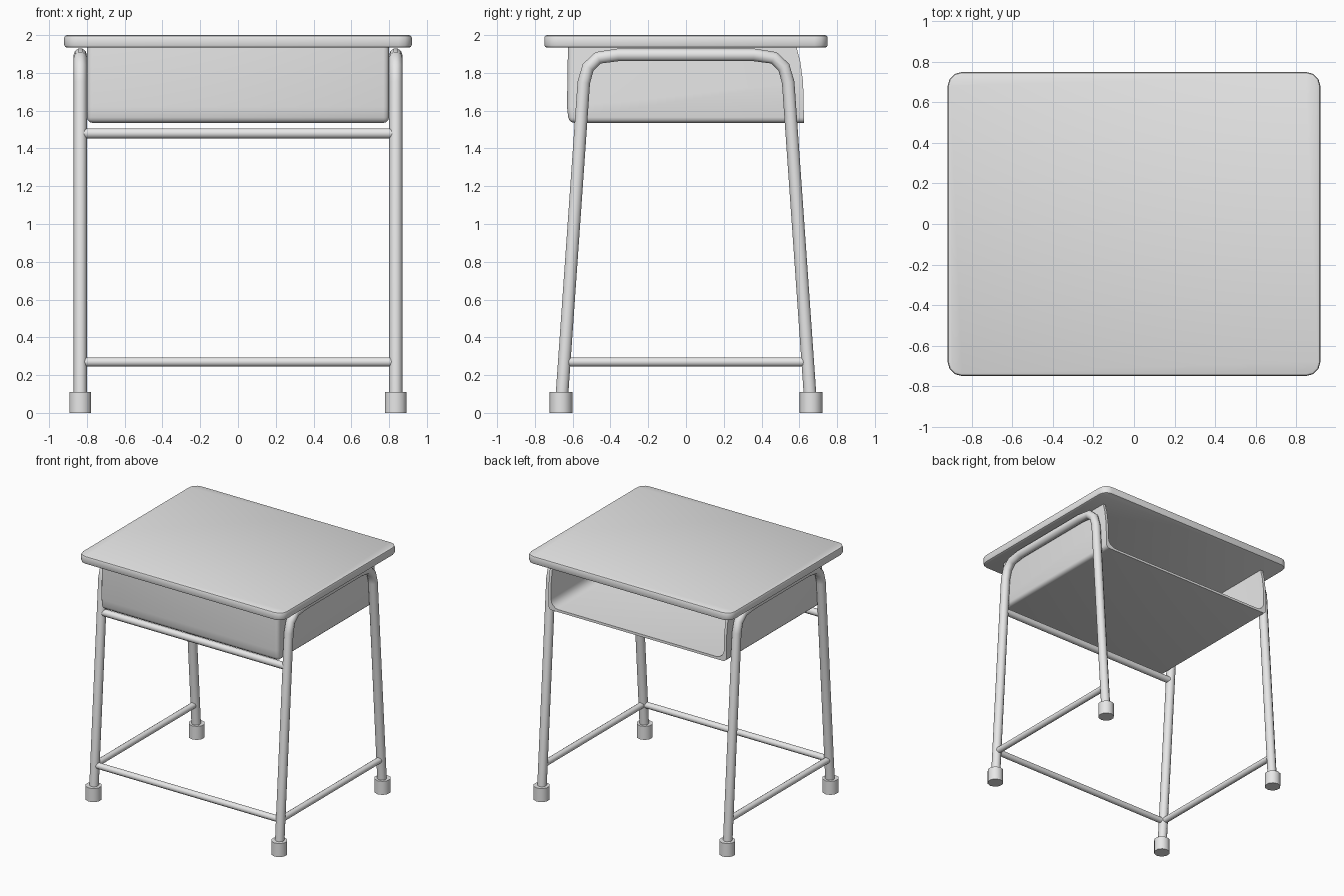
import bpy, bmesh, math

if "Cube" in bpy.data.objects:
    bpy.data.objects.remove(bpy.data.objects["Cube"], do_unlink=True)

# Single grey material
grey = bpy.data.materials.new("plain_grey")
grey.use_nodes = True
colour = (0.8, 0.8, 0.8, 1)
grey.diffuse_color = colour
grey.node_tree.nodes["Principled BSDF"].inputs["Base Color"].default_value = colour


def activate(ob):
    bpy.ops.object.select_all(action="DESELECT")
    ob.select_set(True)
    bpy.context.view_layer.objects.active = ob


def finish(ob, angle=40):
    activate(ob)
    bpy.ops.object.shade_smooth_by_angle(angle=math.radians(angle))


def add_mesh(name, bm):
    bmesh.ops.recalc_face_normals(bm, faces=bm.faces)
    me = bpy.data.meshes.new(name)
    bm.to_mesh(me)
    bm.free()
    me.materials.append(grey)
    ob = bpy.data.objects.new(name, me)
    bpy.context.collection.objects.link(ob)
    return ob


def bevel(bm, edges, width, segments):
    bmesh.ops.bevel(bm, geom=edges, offset=width, segments=segments,
                    profile=0.5, affect="EDGES", clamp_overlap=True)


def tube(name, points, radius):
    cu = bpy.data.curves.new(name, "CURVE")
    cu.dimensions = "3D"
    cu.bevel_depth = radius
    cu.bevel_resolution = 3
    cu.use_fill_caps = True
    spline = cu.splines.new("POLY")
    spline.points.add(len(points) - 1)
    for p, co in zip(spline.points, points):
        p.co = (*co, 1)
    cu.materials.append(grey)
    ob = bpy.data.objects.new(name, cu)
    bpy.context.collection.objects.link(ob)
    activate(ob)
    bpy.ops.object.convert(target="MESH")
    finish(bpy.context.object, 50)


def trough(name, profile, half_width, width, segments):
    """Extrude a side profile across x, rounding the floor and front edges."""
    bm = bmesh.new()
    face = bm.faces.new([bm.verts.new((-half_width, y, z)) for y, z in profile])
    ext = bmesh.ops.extrude_face_region(bm, geom=[face])
    moved = [v for v in ext["geom"] if isinstance(v, bmesh.types.BMVert)]
    bmesh.ops.translate(bm, verts=moved, vec=(2 * half_width, 0, 0))
    top = max(z for _, z in profile)
    low = min(z for _, z in profile)
    picked = []
    for e in bm.edges:
        a, b = (v.co for v in e.verts)
        across = abs(a.x - b.x) > 0.1
        front = a.y < 0 and b.y < 0
        floor = abs(a.z - low) < 0.001 and abs(b.z - low) < 0.001
        if (across and front and floor) or (not across and (front or floor)):
            picked.append(e)
    bevel(bm, picked, width, segments)
    return add_mesh(name, bm)


# Desk top with rounded corners and softened rims
bm = bmesh.new()
bmesh.ops.create_cube(bm, size=1)
for v in bm.verts:
    v.co = (v.co.x * 1.84, v.co.y * 1.5, 1.967 + v.co.z * 0.066)
bevel(bm, [e for e in bm.edges
           if abs(e.verts[0].co.z - e.verts[1].co.z) > 0.01], 0.07, 3)
bevel(bm, [e for e in bm.edges
           if abs(e.verts[0].co.z - e.verts[1].co.z) < 0.01], 0.014, 2)
finish(add_mesh("desk_top", bm))

# Book tray: rounded shell hollowed out, open at the back
tray = trough("book_tray", [(-0.62, 1.535), (-0.63, 1.62), (-0.625, 1.936),
                            (0.585, 1.936), (0.605, 1.86), (0.62, 1.75),
                            (0.625, 1.535)], 0.8, 0.03, 3)
cutter = trough("tray_cutter", [(-0.605, 1.555), (-0.605, 2.1),
                                (0.8, 2.1), (0.8, 1.555)], 0.778, 0.07, 4)
cutter.hide_render = True
mod = tray.modifiers.new("hollow", "BOOLEAN")
mod.operation = "DIFFERENCE"
mod.solver = "EXACT"
mod.object = cutter
activate(tray)
bpy.ops.object.modifier_apply(modifier="hollow")
bpy.data.objects.remove(cutter, do_unlink=True)
finish(tray)

# Bent side frames, their low rails and rubber feet
LEG_X = 0.835
half = [(0.662, 0.02), (0.541, 1.75), (0.518, 1.83), (0.465, 1.88), (0.36, 1.895)]
arch = [(-y, z) for y, z in half] + half[::-1]
for side, s in (("left", 1), ("right", -1)):
    tube(side + "_leg_frame", [(s * LEG_X, y, z) for y, z in arch], 0.035)
    tube(side + "_low_rail", [(s * LEG_X, y, 0.27) for y in (-0.64, 0.64)], 0.025)
    for end, y in (("front", -0.662), ("back", 0.662)):
        bm = bmesh.new()
        bmesh.ops.create_cone(bm, cap_ends=True, segments=10,
                              radius1=0.061, radius2=0.061, depth=0.11)
        bmesh.ops.translate(bm, verts=bm.verts, vec=(s * LEG_X, y, 0.055))
        finish(add_mesh(side + "_" + end + "_foot", bm))

# Front cross rails
for name, y, z, r in (("front_low_rail", -0.645, 0.27, 0.025),
                      ("front_upper_rail", -0.56, 1.48, 0.028)):
    tube(name, [(-0.825, y, z), (0.825, y, z)], r)
